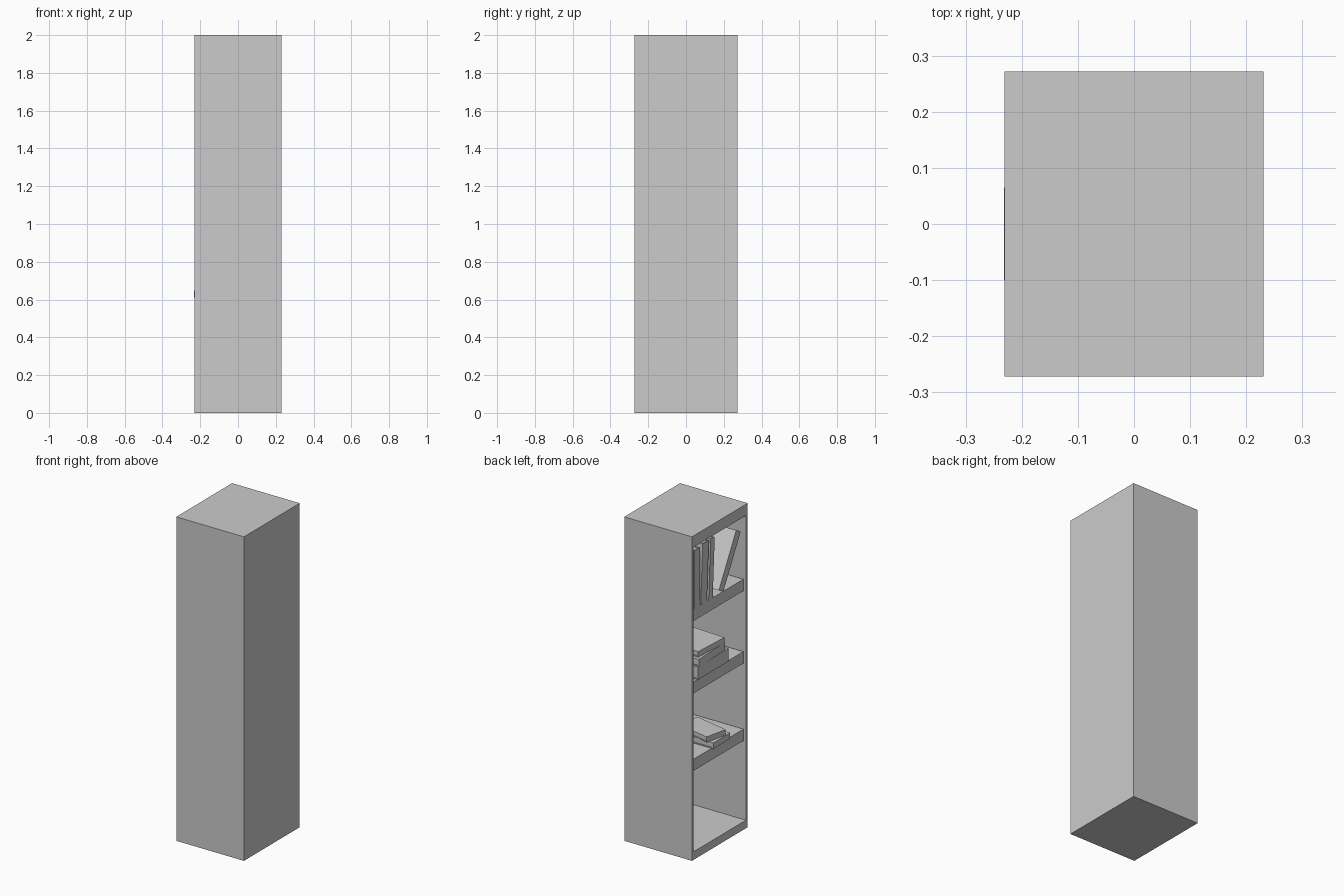
import bpy, bmesh
from math import radians
from mathutils import Matrix, Vector

if "Cube" in bpy.data.objects:
    bpy.data.objects.remove(bpy.data.objects["Cube"])

W, D, H = 0.462, 0.544, 2.0      # x, y, z size; the open side faces -x
FRONT = -W / 2
SIDE, FLOOR, CEIL, BACK = 0.025, 0.05, 1.93, 0.02


def finish(name, bm):
    bmesh.ops.recalc_face_normals(bm, faces=bm.faces[:])
    me = bpy.data.meshes.new(name)
    bm.to_mesh(me)
    bm.free()
    ob = bpy.data.objects.new(name, me)
    bpy.context.collection.objects.link(ob)
    return ob


def add_box(bm, size, center):
    m = Matrix.Translation(center) @ Matrix.Diagonal((*size, 1))
    return bmesh.ops.create_cube(bm, size=1, matrix=m)["verts"]


def box(name, lo, hi):
    bm = bmesh.new()
    lo, hi = Vector(lo), Vector(hi)
    add_box(bm, hi - lo, (lo + hi) / 2)
    return finish(name, bm)


# Book: spine on the -x side, cover boards with a recessed page block.
# Local x = depth, y = width, z = thickness, origin at the spine's middle bottom.
def book(name, depth, width, thick, matrix):
    bm = bmesh.new()
    c = min(0.006, thick * 0.15)
    r = 0.005
    add_box(bm, (depth, width, c), (depth / 2, 0, c / 2))
    add_box(bm, (depth, width, c), (depth / 2, 0, thick - c / 2))
    add_box(bm, (c, width, thick - 2 * c), (c / 2, 0, thick / 2))
    add_box(bm, (depth - c - r, width - 2 * r, thick - 2 * c),
            (c + (depth - c - r) / 2, 0, thick / 2))
    ob = finish(name, bm)
    ob.matrix_world = matrix
    return ob


# Cabinet shell: a box whose -x face is inset and pushed inward
bm = bmesh.new()
add_box(bm, (W, D, H), (0, 0, H / 2))
face = min(bm.faces, key=lambda f: f.calc_center_median().x)
bmesh.ops.inset_region(bm, faces=[face], thickness=SIDE)
for v in face.verts:
    v.co.z = CEIL if v.co.z > 1 else FLOOR
new = bmesh.ops.extrude_face_region(bm, geom=[face])["geom"]
bmesh.ops.translate(bm, vec=(W - BACK, 0, 0),
                    verts=[g for g in new if isinstance(g, bmesh.types.BMVert)])
if face.is_valid:
    bmesh.ops.delete(bm, geom=[face], context='FACES_ONLY')
finish("cabinet", bm)

# Shelves, slightly recessed
tops = (0.612, 1.09, 1.537)
for i, t in enumerate(tops):
    box(f"shelf_{i + 1}", (FRONT + 0.012, -D / 2 + SIDE, t - 0.072),
        (W / 2 - BACK, D / 2 - SIDE, t))


# Upright books on the top shelf: foot position y, thickness, height, lean angle
uprights = [(0.235, 0.055, 0.36, 0), (0.172, 0.06, 0.37, 3),
            (0.095, 0.04, 0.37, 3), (-0.005, 0.05, 0.35, 29)]
for i, (y, thick, height, lean) in enumerate(uprights):
    m = (Matrix.Translation((FRONT + 0.01, y, tops[2]))
         @ Matrix.Rotation(radians(lean), 4, 'X')
         @ Matrix.Translation((0, 0, height / 2))
         @ Matrix.Rotation(radians(90), 4, 'X'))
    ob = book(f"upright_book_{i + 1}", 0.28, height, thick, m)
    bpy.context.view_layer.update()
    low = min((ob.matrix_world @ v.co).z for v in ob.data.vertices)
    ob.location.z += tops[2] - low

# Flat stacks: inset from the front, centre y, depth, width, thickness, turn
stacks = {
    "middle_stack_book": (tops[1], [(0.006, 0.055, 0.34, 0.30, 0.08, 0),
                                    (0.008, 0.065, 0.32, 0.27, 0.045, 2),
                                    (0.016, 0.06, 0.31, 0.24, 0.035, -3)]),
    "low_stack_book": (tops[0], [(-0.001, -0.0175, 0.25, 0.165, 0.037, 0),
                                 (0.018, 0.01, 0.23, 0.145, 0.034, -12)]),
}
for name, (z, books) in stacks.items():
    for i, (inset, y, depth, width, thick, turn) in enumerate(books):
        m = (Matrix.Translation((FRONT + inset, y, z))
             @ Matrix.Rotation(radians(turn), 4, 'Z'))
        book(f"{name}_{i + 1}", depth, width, thick, m)
        z += thick
